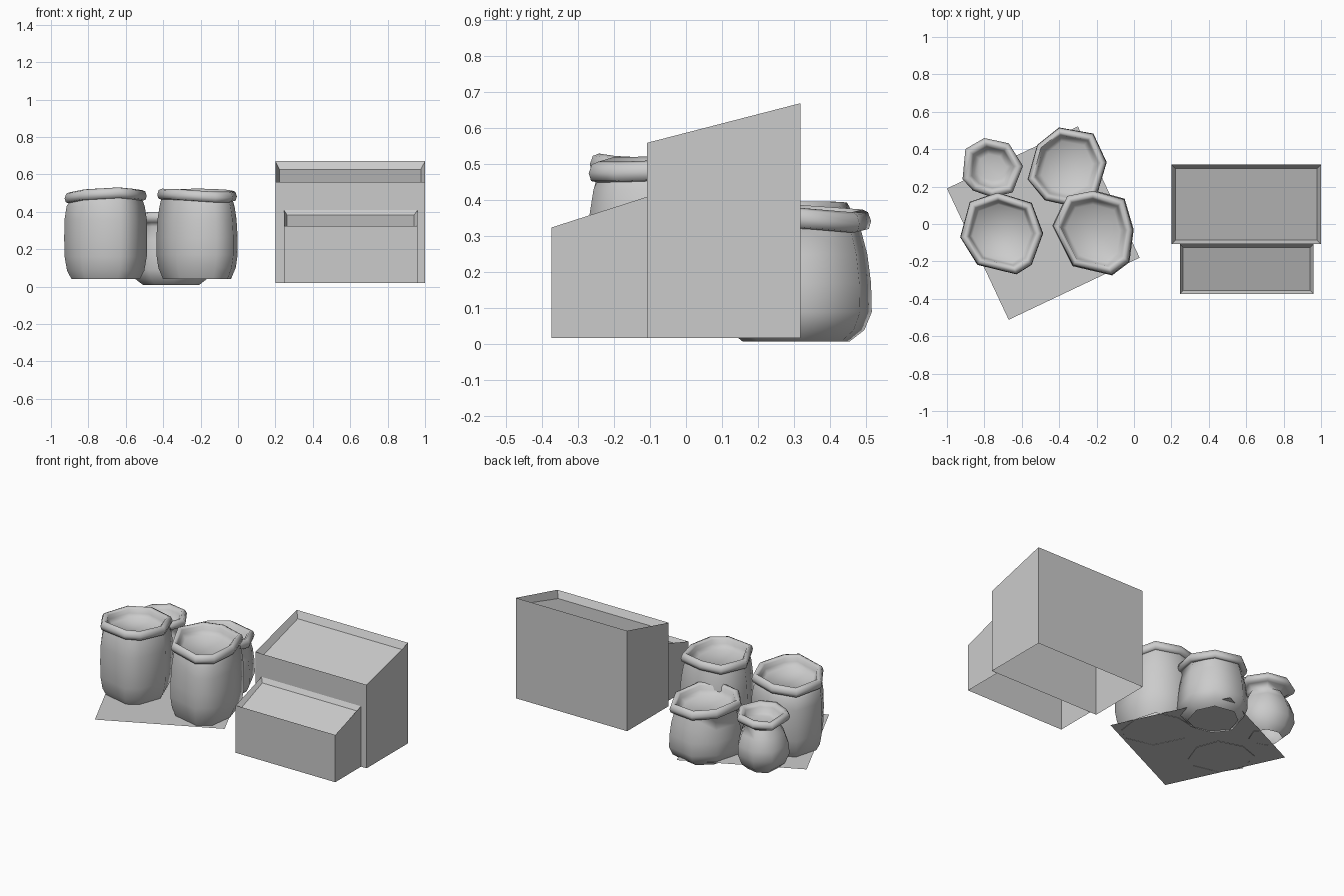
import bpy, bmesh, random
from mathutils import Vector

if "Cube" in bpy.data.objects:
    bpy.data.objects.remove(bpy.data.objects["Cube"])

random.seed(4)


def finish(name, bm, angle=None):
    bmesh.ops.recalc_face_normals(bm, faces=bm.faces)
    me = bpy.data.meshes.new(name)
    bm.to_mesh(me)
    bm.free()
    ob = bpy.data.objects.new(name, me)
    bpy.context.collection.objects.link(ob)
    if angle:
        bpy.ops.object.select_all(action='DESELECT')
        ob.select_set(True)
        bpy.context.view_layer.objects.active = ob
        bpy.ops.object.shade_smooth_by_angle(angle=angle)
    return ob


def bridge(bm, a, b):
    n = len(a)
    for i in range(n):
        j = (i + 1) % n
        bm.faces.new((a[i], a[j], b[j], b[i]))


# Display bin: slant-topped, open underneath, shallow tapered tray in its top
def bin_box(name, x0, x1, y0, y1, zf, zb, inset, depth):
    def loop(d, front, back):
        return [bm.verts.new(p) for p in (
            (x0 + d, y0 + d, front), (x1 - d, y0 + d, front),
            (x1 - d, y1 - d, back), (x0 + d, y1 - d, back))]
    bm = bmesh.new()
    base = loop(0, 0.018, 0.018)
    rim = loop(0, zf, zb)
    tray = loop(inset, zf - depth, zb - depth)
    bridge(bm, base, rim)
    bridge(bm, rim, tray)
    bm.faces.new(tray)
    finish(name, bm)


bin_box("large_bin", 0.20, 1.00, -0.108, 0.318, 0.56, 0.67, 0.022, 0.043)
bin_box("small_bin", 0.245, 0.96, -0.373, -0.108, 0.325, 0.41, 0.018, 0.028)

# Floor mat under the sacks
bm = bmesh.new()
bm.faces.new([bm.verts.new((x, y, 0.042)) for x, y in
              ((-1.0, 0.19), (-0.67, -0.512), (0.03, -0.18), (-0.30, 0.522))])
finish("floor_mat", bm)


# Rolled lip and contents: (fraction of rim radius, height from rim centre)
def lip(inner):
    return [(0.91, -0.032), (0.98, -0.028), (1.01, -0.006), (0.97, 0.018),
            (0.89, 0.025), (0.82, 0.012), (0.79, -0.012), (inner, -0.035)]


# Sack: open-based eight-sided body following the rim outline, lip rolled out
def sack(name, outline, body, rim_z, tilt, lip):
    bm = bmesh.new()
    pts = [Vector(p) for p in outline]
    c = Vector(((min(p.x for p in pts) + max(p.x for p in pts)) / 2,
                (min(p.y for p in pts) + max(p.y for p in pts)) / 2))
    wob = [random.uniform(-0.008, 0.008) for _ in pts]
    rings = []
    for k, (f, z) in enumerate(body + [(f, rim_z + h) for f, h in lip]):
        ring = []
        for p, w in zip(pts, wob):
            d = (p - c) * f
            dz = d.x * tilt[0] + d.y * tilt[1] + w if k >= len(body) else 0
            ring.append(bm.verts.new((c.x + d.x, c.y + d.y, z + dz)))
        rings.append(ring)
    for a, b in zip(rings, rings[1:]):
        bridge(bm, a, b)
    bm.faces.new(rings[-1])
    finish(name, bm, 1.2)


TALL = [(0.84, 0.040), (0.95, 0.085), (1.01, 0.16), (1.02, 0.26),
        (1.01, 0.36), (0.96, 0.43)]
sack("front_left_sack",
     [(-0.925, -0.07), (-0.875, 0.115), (-0.73, 0.165), (-0.55, 0.11),
      (-0.49, -0.05), (-0.55, -0.215), (-0.63, -0.265), (-0.835, -0.215)],
     TALL, 0.49, (0.04, -0.03), lip(0.72))
sack("front_right_sack",
     [(-0.43, -0.01), (-0.355, 0.148), (-0.22, 0.175), (-0.055, 0.13),
      (-0.008, -0.03), (-0.03, -0.20), (-0.12, -0.268), (-0.325, -0.22)],
     [(0.86, 0.040), (0.98, 0.10), (1.03, 0.17), (1.03, 0.26),
      (1.0, 0.36), (0.95, 0.43)], 0.493, (0.0, 0.03), lip(0.68))

# Lower, wide-based sack at the back
sack("back_right_sack",
     [(-0.565, 0.24), (-0.515, 0.42), (-0.40, 0.512), (-0.22, 0.48),
      (-0.15, 0.33), (-0.20, 0.16), (-0.34, 0.10), (-0.475, 0.13)],
     [(0.72, 0.008), (0.92, 0.04), (1.02, 0.09), (1.01, 0.17),
      (0.96, 0.25), (0.87, 0.32)], 0.358, (0.0, -0.07), lip(0.66))

# Small pot-bellied sack with a narrow neck
sack("back_left_sack",
     [(-0.915, 0.24), (-0.90, 0.40), (-0.80, 0.458), (-0.67, 0.43),
      (-0.595, 0.31), (-0.65, 0.17), (-0.76, 0.145), (-0.86, 0.18)],
     [(0.58, 0.040), (0.82, 0.075), (0.98, 0.14), (0.97, 0.20),
      (0.82, 0.27), (0.64, 0.32)], 0.375, (0.0, -0.03),
     [(0.82, -0.026), (0.96, -0.022), (1.01, 0.0), (0.93, 0.022),
      (0.80, 0.022), (0.70, 0.0), (0.62, -0.03), (0.46, -0.04)])
